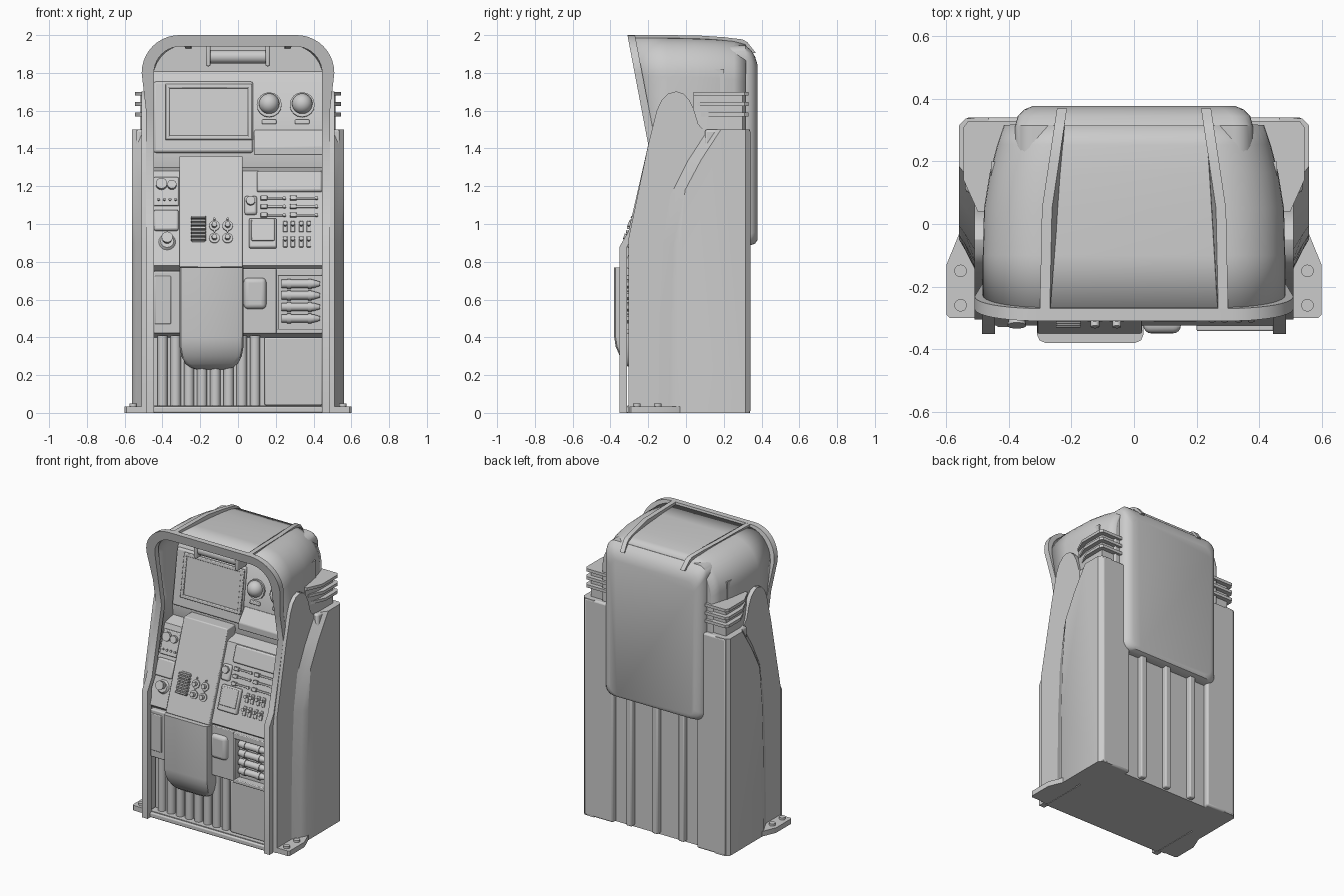
import bpy, bmesh, math
from mathutils import Matrix, Vector

if "Cube" in bpy.data.objects:
    bpy.data.objects.remove(bpy.data.objects["Cube"])


def finish(name, bm, bev=0.0, mirror=False, seg=2):
    bmesh.ops.recalc_face_normals(bm, faces=bm.faces)
    me = bpy.data.meshes.new(name)
    bm.to_mesh(me)
    bm.free()
    ob = bpy.data.objects.new(name, me)
    bpy.context.collection.objects.link(ob)
    if bev:
        m = ob.modifiers.new("bevel", 'BEVEL')
        m.width, m.segments, m.limit_method = bev, seg, 'ANGLE'
    if mirror:
        ob.modifiers.new("mirror", 'MIRROR')
    return ob


def loft(name, rings, closed=True, **kw):
    bm = bmesh.new()
    rows = [[bm.verts.new(p) for p in r] for r in rings]
    n = len(rows[0])
    for a, b in zip(rows, rows[1:]):
        for i in range(n if closed else n - 1):
            j = (i + 1) % n
            bm.faces.new((a[i], a[j], b[j], b[i]))
    if closed:
        bm.faces.new(rows[0])
        bm.faces.new(rows[-1])
    return finish(name, bm, **kw)


def prism_x(name, prof, a, b, **kw):
    return loft(name, [[(x, y, z) for y, z in prof] for x in (a, b)], **kw)


def prism_z(name, plan, a, b, **kw):
    return loft(name, [[(x, y, z) for x, y in plan] for z in (a, b)], **kw)


def box(name, x0, x1, y0, y1, z0, z1, bev=0.008, tilt=0.0, **kw):
    bm = bmesh.new()
    mat = (Matrix.Translation(((x0 + x1) / 2, (y0 + y1) / 2, (z0 + z1) / 2)) @ Matrix.Rotation(tilt, 4, 'X')
           @ Matrix.Diagonal((x1 - x0, y1 - y0, z1 - z0, 1)))
    bmesh.ops.create_cube(bm, size=1, matrix=mat)
    return finish(name, bm, bev, **kw)


def tube(name, p, q, r, r2=None, n=20, **kw):
    p, q = Vector(p), Vector(q)
    bm = bmesh.new()
    mat = Matrix.Translation((p + q) / 2) @ (q - p).to_track_quat('Z', 'Y').to_matrix().to_4x4()
    bmesh.ops.create_cone(bm, cap_ends=True, segments=n, radius1=r, radius2=r if r2 is None else r2,
                          depth=(q - p).length, matrix=mat)
    return finish(name, bm, **kw)


# Control surfaces: (y at reference z, reference z, dy/dz)
DESK, COLUMN, SCREEN, LOWER = (-.325, .78, .35), (-.352, .77, .342), (-.07, 1.37, .15), (-.315, .6, 0)


def sy(s, z):
    return s[0] + (z - s[1]) * s[2]


def on(name, s, x0, x1, z0, z1, d, bev=0.005):
    y = sy(s, (z0 + z1) / 2)
    return box(name, x0, x1, y - d, y + d, z0, z1, bev, -math.atan(s[2]))


def knob(name, s, x, z, r, d, r2=None):
    a = math.atan(s[2])
    p = Vector((x, sy(s, z), z))
    return tube(name, p, p + Vector((0, -math.cos(a), math.sin(a))) * d, r, r2, 16)


def interp(pts, z):
    for (a, u), (b, v) in zip(pts, pts[1:]):
        if z <= b:
            return u + (v - u) * (z - a) / (b - a)
    return pts[-1][1]


def corner(cx, cz, r, a0, n=10):
    ang = [math.radians(a0 + 90 * k / n) for k in range(n + 1)]
    return [(cx + r * math.cos(a), cz + r * math.sin(a)) for a in ang]


def arch(w, top, r, legs, wl=None):
    right = [(wl or w, z) for z in legs] + corner(w - r, top - r, r, 0)
    return right + [(-x, z) for x, z in reversed(right)]


def rrect(w, z0, z1, r):
    return (corner(w - r, z1 - r, r, 0, 6) + corner(r - w, z1 - r, r, 90, 6)
            + corner(r - w, z0 + r, r, 180, 6) + corner(w - r, z0 + r, r, 270, 6))


def front(z):
    return interp([(0, -.352), (.88, -.352), (.96, -.305), (1.42, -.2), (2, -.31)], z)


# Front rim running over the hood and down both sides
legs = [0, .88, .96, 1.42, 1.6]
rim = []
for (xo, zo), (xi, zi) in zip(arch(.51, 2, .2, legs, .487), arch(.445, 1.94, .14, legs)):
    rim.append([(xo, front(zo), zo), (xi, front(zi), zi), (xi, front(zi) + .04, zi), (xo, front(zo) + .04, zo)])
loft("front_rim", rim)

# Hood shell, its inner filler and the two tapering roof ribs
rows = []
for y, w, top in ((None, .484, 1.985), (-.1, .484, 1.985), (.05, .48, 1.982), (.16, .462, 1.977), (.25, .438, 1.969), (.312, .417, 1.955)):
    rows.append([(x, front(z) + .02 if y is None else y, z) for x, z in arch(w - .015, top - .015, .19, [1.2, 1.45])])
hood = loft("hood", rows, closed=False)
sol = hood.modifiers.new("thickness", 'SOLIDIFY')
sol.thickness, sol.offset = .03, 0
loft("hood_filler", [[(x, y, z) for x, z in arch(w, t, .18, [1.3])] for y, w, t in ((.03, .45, 1.95), (.22, .43, 1.955), (.312, .405, 1.945))])
rib = [(-.3, 1.965), (-.3, 2), (.05, 1.999), (.2, 1.989), (.30, 1.977), (.325, 1.962), (.37, 1.905), (.3, 1.9)]
loft("roof_rib", [[(x - max(0, y) * .15, y, z) for y, z in rib] for x in (.27, .302)], mirror=True)

# Back: pillow panel, vertical ribs, core body, rear pods
back = ((.22, .38, .885, 1.945), (.315, .38, .885, 1.945), (.345, .372, .888, 1.92), (.366, .352, .897, 1.885), (.378, .322, .915, 1.845))
loft("back_panel", [[(x, y, z) for x, z in rrect(w, a, b, .06)] for y, w, a, b in back])
box("core_body", -.475, .475, .02, .305, 0, 1.5, 0)
for i in (-1, 0, 1):
    box("back_rib", i * .2 - .022, i * .2 + .022, .28, .34, .01, 1, .008)
box("rear_pod", .32, .54, .1, .341, 0, 1.5, .012, mirror=True)

# Side panels with rounded finger and thickened chamfered rear part
side = [(-.305, 0), (-.305, .92), (-.2, 1.42), (-.155, 1.6), (-.13, 1.655), (-.095, 1.69), (-.05, 1.702), (-.015, 1.69),
        (.015, 1.66), (.04, 1.61), (.065, 1.53), (.09, 1.5), (.34, 1.5), (.34, 0)]
prism_x("side_panel", side, .465, .51, mirror=True)
outer = [(-.155, 0), (-.15, .5), (-.13, .9), (-.09, 1.15), (.0, 1.33), (.11, 1.5), (.34, 1.5), (.34, 0)]
mid = [(-.05, 0), (-.048, .5), (-.035, .9), (-.005, 1.18), (.08, 1.34), (.185, 1.5), (.335, 1.5), (.335, 0)]
inner = mid[:6] + [(.315, 1.5), (.315, 0)]
loft("side_bulge", [[(x, y, z) for y, z in p] for x, p in ((.505, outer), (.54, [((a + 2 * c) / 3, d) for (a, b), (c, d) in zip(outer, mid)]), (.56, inner))], mirror=True)

# Louvers on the shoulders
prism_z("louver_core", [(.40, .04), (.49, .04), (.515, .14), (.515, .3), (.36, .3)], 1.48, 1.7, mirror=True)
for i in range(3):
    y = .04 + .02 * (2 - i)
    prism_z("louver", [(.42, y), (.5, y), (.545, y + .1), (.545, .31), (.53, .33), (.36, .33)], 1.57 + i * .055, 1.59 + i * .055,
            mirror=True)

# Feet with bolts
prism_z("foot", [(.46, -.3), (.59, -.3), (.6, -.29), (.6, -.13), (.555, -.02), (.46, -.02)], 0, .035, mirror=True)
for y in (-.15, -.26):
    tube("foot_bolt", (.555, y, .03), (.555, y, .05), .02, mirror=True)

# Front interior: kick recess, lower face, sloped desk and screen wall in one profile
prism_x("console", [(-.31, 0), (-.31, .04), (-.25, .04), (-.25, .4), (-.29, .42), (-.29, .75), (-.325, .78), (-.15, 1.28),
                    (-.06, 1.3), (-.07, 1.37), (-.012, 1.755), (.04, 1.82), (.2, 1.82), (.2, 0)], -.457, .457)

# Centre column: sloped upper part and rounded lower nose
prism_x("column_upper", [(-.352, .77), (-.15, 1.36), (-.05, 1.36), (-.2, .77)], -.31, .025, bev=.006)
nose = []
for z, w, y in ((.77, .17, -.38), (.40, .17, -.38), (.35, .169, -.372), (.3, .16, -.35), (.26, .138, -.325), (.24, .112, -.3), (.23, .08, -.275)):
    c = .025
    nose.append([(-.14 + sx, yy, z) for sx, yy in ((-w, -.2), (-w, y + c), (-w + c * .3, y + c * .3), (-w + c, y),
                                                 (w - c, y), (w - c * .3, y + c * .3), (w, y + c), (w, -.2))])
loft("column_nose", nose)

# Kick area: hoses and cover plate
for i in range(8):
    x = -.4 + i * .07
    tube("hose", (x, -.258, .04), (x, -.258, .41), .027)
box("kick_plate", .14, .447, -.285, -.24, .04, .4)
box("base_sill", -.45, .45, -.325, -.29, 0, .035)

# Lower fascia: left bin, right fascia frame, soft pad, canister rack
box("left_fascia", -.447, -.3, -.322, -.28, .42, .75)
on("bin_door", LOWER, -.44, -.355, .47, .725, .014)
on("right_fascia", LOWER, .02, .205, .42, .765, .01)
on("rack_top", LOWER, .2, .447, .725, .765, .028)
on("rack_bottom", LOWER, .2, .447, .42, .445, .028)
on("rack_side", LOWER, .2, .215, .43, .75, .028)
box("soft_pad", .03, .15, -.35, -.3, .55, .715, .035, seg=4)
for i in range(4):
    z = .5 + i * .061
    tube("canister", (.23, -.308, z), (.4, -.308, z), .022)
    tube("canister_neck", (.4, -.308, z), (.435, -.308, z), .022, .011)
    for x in (.26, .37):
        tube("canister_band", (x, -.308, z), (x + .02, -.308, z), .026)

# Screen with raised bezel
on("screen_mount", SCREEN, -.447, .08, 1.375, 1.755, .018, .012)
for n, a in (("left", (-.385, -.362, 1.445, 1.735)), ("right", (.052, .075, 1.445, 1.735)),
             ("top", (-.385, .075, 1.715, 1.738)), ("bottom", (-.385, .075, 1.442, 1.465))):
    on("bezel_" + n, SCREEN, *a, .028)
on("screen", SCREEN, -.365, .055, 1.46, 1.72, .021)

# Domed dials, slots and the ledge below them
for x in (.165, .34):
    knob("dial_ring", SCREEN, x, 1.63, .066, .015)
    bm = bmesh.new()
    bmesh.ops.create_uvsphere(bm, u_segments=24, v_segments=14, radius=.054,
                              matrix=Matrix.Translation((x, sy(SCREEN, 1.63) - .015, 1.637)))
    finish("dial_dome", bm)
    on("dial_slot", SCREEN, x - .038, x + .038, 1.528, 1.552, .012)
prism_x("right_ledge", [(-.05, 1.5), (-.12, 1.41), (-.12, 1.365), (-.04, 1.365)], .085, .45, bev=.005)

# Grab handle under the hood
tube("grab_handle", (-.15, -.2, 1.885), (.15, -.2, 1.885), .035)
box("handle_end", .145, .17, -.245, -.14, 1.835, 1.965, mirror=True)

# Right desk: hood box, slider rows, button, tablet, toggles
on("desk_box", DESK, .1, .445, 1.165, 1.28, .02, .01)
for z in (1.135, 1.09, 1.045):
    for x0, x1 in ((.12, .245), (.275, .415)):
        on("slider_track", DESK, x0, x1, z - .006, z + .006, .01, .002)
        on("slider_tab", DESK, x0, x0 + .035, z - .012, z + .012, .018, .003)
        knob("slider_end", DESK, x1, z, .009, .015)
on("button_base", DESK, .035, .1, 1.045, 1.15, .018, .012)
knob("button", DESK, .067, 1.115, .024, .035)
on("tablet", DESK, .058, .205, .865, 1.03, .024, .01)
on("tablet_face", DESK, .07, .193, .9, 1.02, .03)
for x in (.25, .29, .335, .375):
    for z in (.905, .985):
        on("toggle_plate", DESK, x - .012, x + .012, z - .03, z + .03, .008, .003)
        knob("toggle_lever", DESK, x, z + .008, .008, .035, .011)

# Column controls: four knobs and a ribbed lever
for x in (-.125, -.055):
    for z in (.925, .99):
        knob("knob_base", COLUMN, x, z, .028, .008)
        knob("knob", COLUMN, x, z, .014, .032)
        knob("knob_marker", COLUMN, x, z + .036, .006, .008)
on("lever_slot", COLUMN, -.245, -.175, .9, 1.045, .01)
for i in range(7):
    z = .915 + i * .019
    on("lever_rib", COLUMN, -.25, -.17, z - .006, z + .006, .03, .003)

# Left desk: instrument box, storage block, joystick
on("instrument_box", DESK, -.445, -.315, 1.09, 1.25, .012)
for x, z, r in ((-.405, 1.205, .03), (-.35, 1.2, .024)):
    knob("instrument_knob", DESK, x, z, r, .035)
for i in range(4):
    knob("instrument_pin", DESK, -.42 + i * .03, 1.125, .007, .022)
on("storage_block", DESK, -.445, -.315, .96, 1.075, .02, .01)
knob("joystick_base", DESK, -.375, .905, .045, .012, .035)
knob("joystick_cap", DESK, -.375, .915, .022, .05, .03)

# Smooth curved parts while keeping edges crisp
bpy.ops.object.select_all(action='SELECT')
bpy.context.view_layer.objects.active = hood
bpy.ops.object.shade_smooth_by_angle(angle=math.radians(32))
